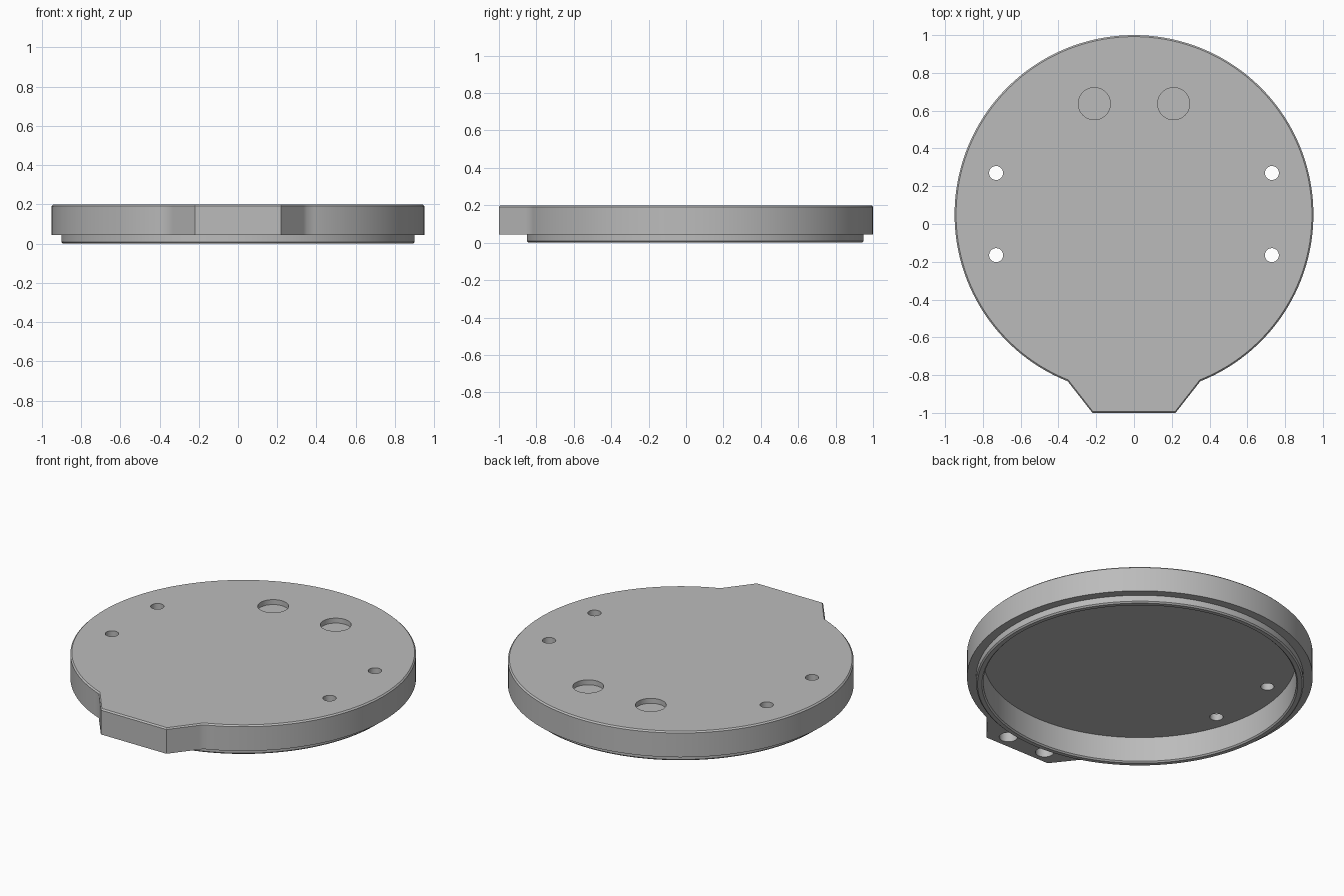
import bpy, bmesh, math
from mathutils import Vector, Matrix

cube = bpy.data.objects.get("Cube")
if cube:
    bpy.data.objects.remove(cube)

CENTRE = Vector((0, 0.05))
RADIUS, LIP, INNER = 0.95, 0.90, 0.86
TOP, STEP, CEILING, CHAMFER = 0.2, 0.045, 0.158, 0.008

grey = bpy.data.materials.new("plain grey")
grey.use_nodes = True
colour = (0.5, 0.5, 0.5, 1)
grey.diffuse_color = colour
grey.node_tree.nodes["Principled BSDF"].inputs["Base Color"].default_value = colour


def make_object(name, bm):
    bmesh.ops.recalc_face_normals(bm, faces=bm.faces)
    mesh = bpy.data.meshes.new(name)
    bm.to_mesh(mesh)
    bm.free()
    mesh.materials.append(grey)
    obj = bpy.data.objects.new(name, mesh)
    bpy.context.collection.objects.link(obj)
    return obj


def outline():
    """Round outline with a tapered tab at the front, relative to the disc centre."""
    start = math.atan2(-0.88, 0.35)
    sweep = 2 * math.pi - 2 * (start + math.pi / 2)
    points = [Vector((math.cos(start + sweep * i / 128), math.sin(start + sweep * i / 128))) * RADIUS
              for i in range(129)]
    corners = [points[-1], Vector((-0.22, -1.05)), Vector((0.22, -1.05)), points[0]]
    for a, b in zip(corners, corners[1:]):
        points += [a.lerp(b, i / 8) for i in range(1, 9)]
    return points[:-1]


shape = outline()


def ring(radius):
    return [p.normalized() * radius for p in shape]


def shrunk(amount):
    return [p * (1 - amount / p.length) for p in shape]


# Cover shell: top, side wall, step, lip and hollow underside in one loft
layers = [
    (shrunk(CHAMFER), TOP), (shape, TOP - CHAMFER), (shape, STEP),
    (ring(LIP), STEP), (ring(LIP), CHAMFER), (ring(LIP - CHAMFER), 0),
    (ring(INNER + CHAMFER), 0), (ring(INNER), CHAMFER), (ring(INNER), CEILING),
]
bm = bmesh.new()
loops = [[bm.verts.new((*(p + CENTRE), z)) for p in pts] for pts, z in layers]
for upper, lower in zip(loops, loops[1:]):
    for i in range(len(shape)):
        bm.faces.new((upper[i - 1], upper[i], lower[i], lower[i - 1]))
bm.faces.new(loops[0])
bm.faces.new(loops[-1])
cover = make_object("round_cover", bm)

# Holes: four screw holes, two blind recesses on top, two blind holes under the tab
holes = [
    (0.73, 0.27, 0.037, 0.1, 0.3),
    (0.73, -0.165, 0.037, 0.1, 0.3),
    (0.21, 0.637, 0.085, TOP - 0.03, 0.3),
    (0.13, -0.92, 0.05, -0.1, 0.15),
]
bm = bmesh.new()
for x, y, r, low, high in holes:
    for side in (-1, 1):
        bmesh.ops.create_cone(bm, cap_ends=True, segments=40, radius1=r, radius2=r, depth=high - low,
                              matrix=Matrix.Translation((side * x, y, (low + high) / 2)))
cutter = make_object("hole_cutter", bm)
cutter.hide_render = True

cut = cover.modifiers.new("holes", "BOOLEAN")
cut.operation = "DIFFERENCE"
cut.solver = "EXACT"
cut.object = cutter

bpy.ops.object.select_all(action="DESELECT")
cover.select_set(True)
bpy.context.view_layer.objects.active = cover
bpy.ops.object.modifier_apply(modifier=cut.name)
bpy.data.objects.remove(cutter)
bpy.ops.object.shade_smooth_by_angle(angle=math.radians(30))
